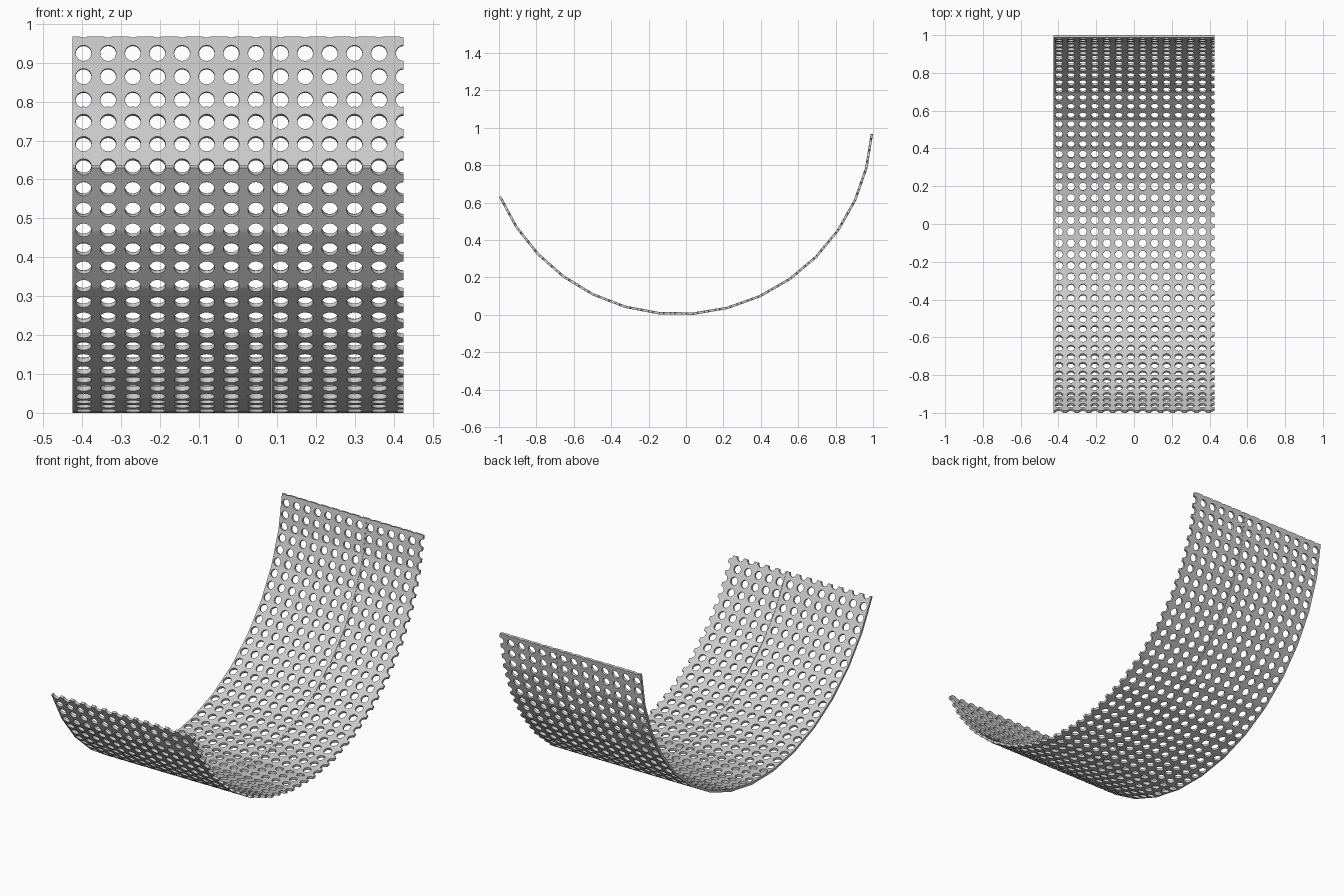
import bpy, bmesh
from math import sin, cos, pi, radians

if "Cube" in bpy.data.objects:
    bpy.data.objects.remove(bpy.data.objects["Cube"])

# Overall curve: 15 flat facets along an arc (angles in degrees from the bottom)
R, YC, ZC = 1.0436, -0.0409, 1.0404
A0, A1, FACETS = -66.8, 85.9, 15
STEP = (A1 - A0) / FACETS
THICK = 0.013

# Hole grid
COL0, DX = -0.397, 0.0633
DA = 3.34
HOLE = 0.0205
SIDES = 16
DEG = radians(1) * R          # arc length of one degree


def bend(x, a):
    """Map flat (x, angle) onto the faceted arc."""
    i = min(max(int((a - A0) / STEP + 1e-6), 0), FACETS - 1)
    t = (a - A0) / STEP - i
    p, q = radians(A0 + i * STEP), radians(A0 + (i + 1) * STEP)
    return (x,
            YC + R * (sin(p) * (1 - t) + sin(q) * t),
            ZC - R * (cos(p) * (1 - t) + cos(q) * t))


def cut(bm, co, no, trim):
    bmesh.ops.bisect_plane(bm, geom=bm.verts[:] + bm.edges[:] + bm.faces[:],
                           dist=1e-6, plane_co=co, plane_no=no, clear_outer=trim)


def panel(name, x0, x1):
    bm = bmesh.new()
    # flat perforated sheet, one ring of quads per hole
    for c in range(14):
        cx = COL0 + c * DX
        if cx + DX / 2 < x0 or cx - DX / 2 > x1:
            continue
        for r in range(-20, 27):
            cy = r * DA * DEG
            inner, outer = [], []
            for k in range(SIDES):
                u, v = cos(2 * pi * k / SIDES), sin(2 * pi * k / SIDES)
                m = max(abs(u), abs(v))
                inner.append(bm.verts.new((cx + HOLE * u, cy + HOLE * v, 0)))
                outer.append(bm.verts.new((cx + u / m * DX / 2,
                                           cy + v / m * DA * DEG / 2, 0)))
            for k in range(SIDES):
                n = (k + 1) % SIDES
                bm.faces.new((inner[k], outer[k], outer[n], inner[n]))
    bmesh.ops.remove_doubles(bm, verts=bm.verts[:], dist=1e-5)
    # trim the borders through the holes and score the bend lines
    cut(bm, (x0, 0, 0), (-1, 0, 0), True)
    cut(bm, (x1, 0, 0), (1, 0, 0), True)
    cut(bm, (0, A0 * DEG, 0), (0, -1, 0), True)
    cut(bm, (0, A1 * DEG, 0), (0, 1, 0), True)
    for i in range(1, FACETS):
        cut(bm, (0, (A0 + i * STEP) * DEG, 0), (0, 1, 0), False)
    for v in bm.verts:
        v.co = bend(v.co.x, v.co.y / DEG)
    me = bpy.data.meshes.new(name)
    bm.to_mesh(me)
    bm.free()
    ob = bpy.data.objects.new(name, me)
    bpy.context.collection.objects.link(ob)
    # sheet thickness towards the inside of the curve
    s = ob.modifiers.new("thickness", 'SOLIDIFY')
    s.thickness = THICK
    s.offset = 1
    bpy.ops.object.select_all(action='DESELECT')
    ob.select_set(True)
    bpy.context.view_layer.objects.active = ob
    bpy.ops.object.modifier_apply(modifier=s.name)
    bpy.ops.object.shade_smooth_by_angle(angle=radians(30))


# Two perforated panels meeting at a thin seam
panel("perforated_panel_wide", -0.426, 0.0845)
panel("perforated_panel_narrow", 0.0855, 0.426)
